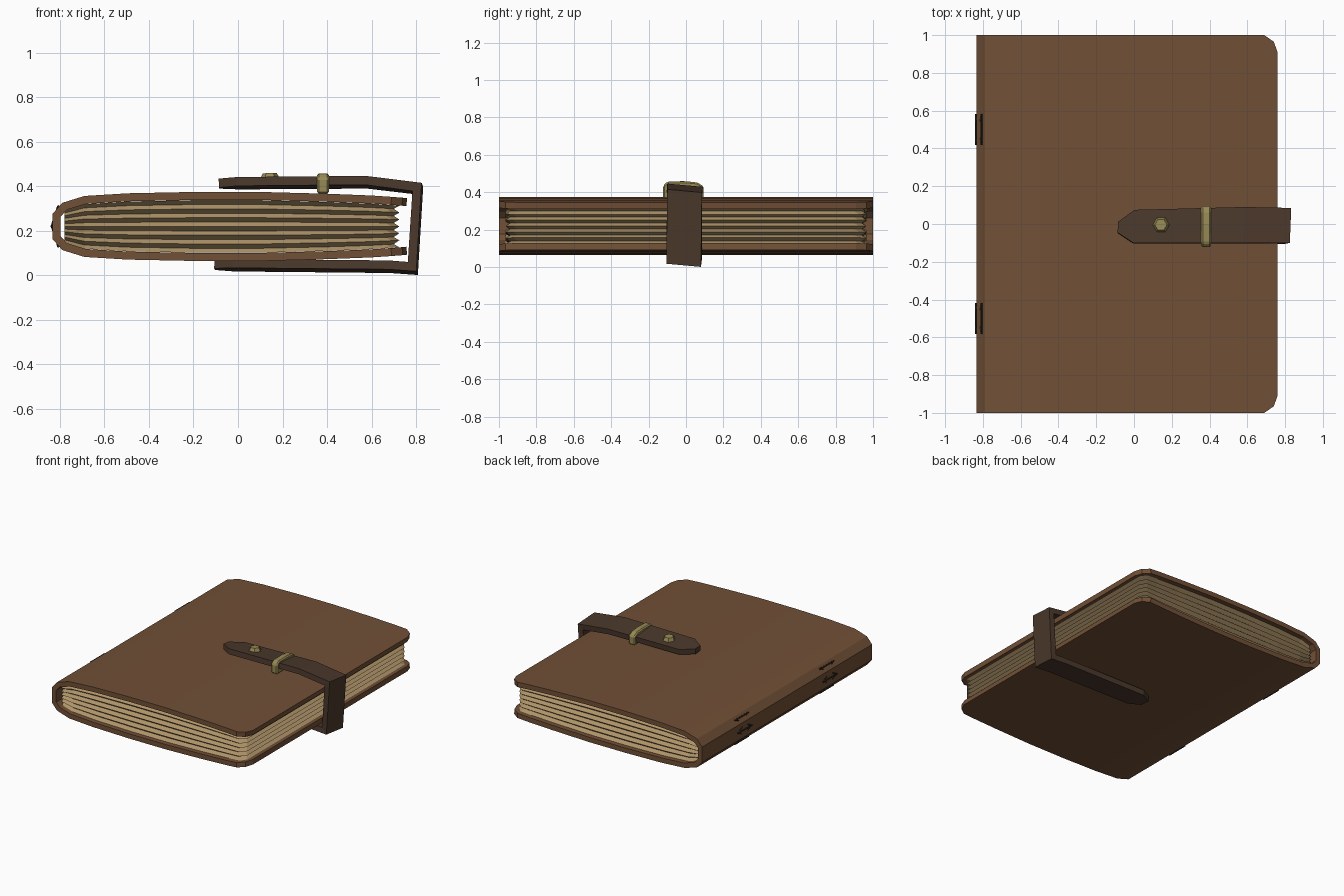
import bpy, bmesh
from mathutils import Vector

if "Cube" in bpy.data.objects:
    bpy.data.objects.remove(bpy.data.objects["Cube"])


def material(name, rgb):
    m = bpy.data.materials.new(name)
    m.diffuse_color = (*rgb, 1)
    m.use_nodes = True
    m.node_tree.nodes["Principled BSDF"].inputs["Base Color"].default_value = m.diffuse_color
    return m


LEATHER = material("leather", (0.165, 0.08, 0.037))
STRAP = material("dark_leather", (0.07, 0.04, 0.025))
PAPER = material("paper", (0.42, 0.29, 0.14))
BRASS = material("brass", (0.31, 0.25, 0.09))
THREAD = material("thread", (0.025, 0.018, 0.013))


def finish(name, bm, mat):
    me = bpy.data.meshes.new(name)
    bm.to_mesh(me)
    bm.free()
    me.materials.append(mat)
    ob = bpy.data.objects.new(name, me)
    bpy.context.collection.objects.link(ob)
    return ob


def ribbon(name, rows, thickness, mat, shear_x=0, shear_z=0):
    """Sheet along rows of (x, z, y_low, y_high), thickened inward."""
    bm = bmesh.new()
    pairs = [[bm.verts.new((x + shear_x * y, y, z + shear_z * y)) for y in (lo, hi)]
             for x, z, lo, hi in rows]
    for a, b in zip(pairs, pairs[1:]):
        bm.faces.new((a[0], b[0], b[1], a[1]))
    ob = finish(name, bm, mat)
    mod = ob.modifiers.new("thickness", "SOLIDIFY")
    mod.thickness = thickness
    mod.offset = -1
    mod.use_even_offset = True
    return ob


# cover: half profile as (x, half height, half length), mirrored about mid height
MID = 0.219
HALF = [(-0.833, 0.057, 1), (-0.79, 0.106, 1), (-0.69, 0.137, 1), (-0.495, 0.149, 1),
        (-0.2, 0.155, 1), (0.1, 0.155, 1), (0.4, 0.147, 1), (0.6, 0.139, 1),
        (0.69, 0.133, 1), (0.74, 0.129, 0.965), (0.76, 0.127, 0.91)]
rows = [(x, MID - h, -y, y) for x, h, y in reversed(HALF)]
rows += [(x, MID + h, -y, y) for x, h, y in HALF]
ribbon("cover", rows, 0.036, LEATHER)


def inner_half(x):
    for (x0, h0, _), (x1, h1, _) in zip(HALF, HALF[1:]):
        if x <= x1:
            return h0 + (h1 - h0) * (x - x0) / (x1 - x0) - 0.037
    return HALF[-1][1] - 0.037


# pages: stacked outlines alternately inset, giving pleated edges
PAGE = [(-0.78, 0.965), (-0.69, 0.965), (-0.495, 0.965), (-0.2, 0.965), (0.1, 0.965),
        (0.4, 0.965), (0.6, 0.965), (0.69, 0.965), (0.725, 0.925)]
GATHERS = 6
bm = bmesh.new()
rings = []
for k in range(2 * GATHERS + 1):
    t = k / GATHERS - 1
    inset = 0.025 if k % 2 else 0
    ring = []
    for side in (-1, 1):
        pts = PAGE if side < 0 else PAGE[::-1]
        for x, y in pts:
            px = x - (inset if x > 0.65 else 0)
            ring.append(bm.verts.new((px, side * (y - inset), MID + t * inner_half(px))))
    rings.append(ring)
n = len(rings[0])
for a, b in zip(rings, rings[1:]):
    for i in range(n):
        j = (i + 1) % n
        bm.faces.new((a[i], a[j], b[j], b[i]))
for ring in (rings[0], rings[-1]):
    for i in range(len(PAGE) - 1):
        bm.faces.new((ring[i], ring[i + 1], ring[n - 2 - i], ring[n - 1 - i]))
bmesh.ops.recalc_face_normals(bm, faces=bm.faces)
finish("pages", bm, PAPER)

# strap wrapping round the fore edge, slightly askew
ribbon("strap", [(-0.085, 0.43, -0.045, 0.012), (0.0, 0.432, -0.1, 0.075),
                 (0.2, 0.434, -0.1, 0.08), (0.58, 0.437, -0.1, 0.09),
                 (0.829, 0.406, -0.1, 0.085), (0.805, 0.008, -0.105, 0.08),
                 (0.68, 0.017, -0.105, 0.08), (-0.02, 0.024, -0.1, 0.08),
                 (-0.105, 0.026, -0.05, 0.03)],
       0.04, STRAP, shear_x=0.04, shear_z=-0.09)

# strap loop: arched band across the strap
bm = bmesh.new()
arch = [(-0.122, 0.365), (-0.122, 0.435), (-0.1, 0.456), (0.0, 0.458), (0.06, 0.452),
        (0.094, 0.432), (0.094, 0.365)]
face = bm.faces.new([bm.verts.new((0.356, y, z)) for y, z in arch])
ext = bmesh.ops.extrude_face_region(bm, geom=[face])
bmesh.ops.translate(bm, vec=(0.052, 0, 0),
                    verts=[v for v in ext["geom"] if isinstance(v, bmesh.types.BMVert)])
bmesh.ops.recalc_face_normals(bm, faces=bm.faces)
loop = finish("strap_loop", bm, BRASS)
bev = loop.modifiers.new("bevel", "BEVEL")
bev.width = 0.008
bev.segments = 1

# stud: six sided button
bm = bmesh.new()
bmesh.ops.create_cone(bm, cap_ends=True, segments=6, radius1=0.05, radius2=0.032, depth=0.035)
stud = finish("stud", bm, BRASS)
stud.location = (0.143, -0.005, 0.44)
stud.rotation_euler = (-0.06, 0, 0.5236 if abs(stud.data.vertices[0].co.x) < 0.01 else 0)


# spine stitches: thin bars between points lying on the spine
def spine_x(z):
    h = abs(z - MID)
    return -0.833 + (max(0, h - 0.057) * 0.043 / 0.049)


def bar(bm, p, q, r=0.006):
    d = Vector(q) - Vector(p)
    res = bmesh.ops.create_cone(bm, cap_ends=True, segments=5, radius1=r, radius2=r,
                                depth=d.length + r)
    bmesh.ops.rotate(bm, verts=res["verts"], cent=(0, 0, 0),
                     matrix=d.to_track_quat("Z", "Y").to_matrix())
    bmesh.ops.translate(bm, verts=res["verts"], vec=(Vector(p) + Vector(q)) / 2)


LEVELS = [0.13, 0.219, 0.308]
for label, yc in (("front", -0.5), ("back", 0.5)):
    bm = bmesh.new()
    for z0, z1 in zip(LEVELS, LEVELS[1:]):
        for s in (-1, 1):
            bar(bm, (spine_x(z0) - 0.003, yc - s * 0.07, z0),
                (spine_x(z1) - 0.003, yc + s * 0.07, z1))
    for z in LEVELS:
        bar(bm, (spine_x(z) - 0.003, yc - 0.08, z), (spine_x(z) - 0.003, yc + 0.08, z))
    finish(label + "_spine_stitches", bm, THREAD)
